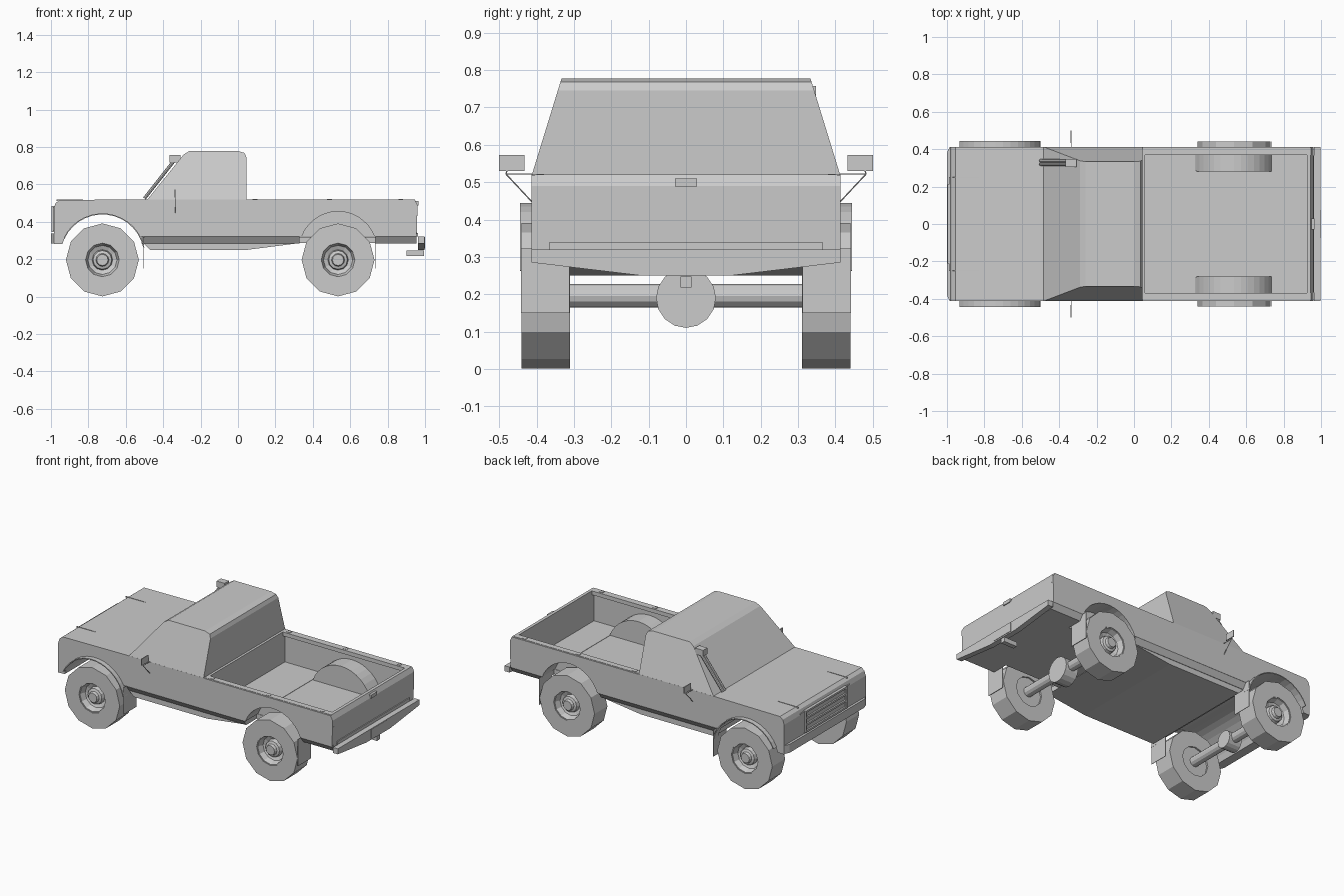
import bpy, bmesh
from math import sin, cos, pi, radians
from mathutils import Vector

if "Cube" in bpy.data.objects:
    bpy.data.objects.remove(bpy.data.objects["Cube"])

grey = bpy.data.materials.new("plain_grey")
grey.use_nodes = True
GREY = (0.6, 0.6, 0.6, 1)
grey.diffuse_color = GREY
grey.node_tree.nodes["Principled BSDF"].inputs["Base Color"].default_value = GREY

HALF = 0.413          # body half width
FRONT_X, REAR_X, HUB_Z = -0.725, 0.535, 0.196


def finish(name, bm):
    bmesh.ops.remove_doubles(bm, verts=bm.verts, dist=1e-5)
    bmesh.ops.recalc_face_normals(bm, faces=bm.faces)
    mesh = bpy.data.meshes.new(name)
    bm.to_mesh(mesh)
    bm.free()
    mesh.materials.append(grey)
    ob = bpy.data.objects.new(name, mesh)
    bpy.context.collection.objects.link(ob)
    return ob


def loft(name, ring_a, ring_b):
    """Solid between two matching outlines."""
    bm = bmesh.new()
    a = [bm.verts.new(p) for p in ring_a]
    b = [bm.verts.new(p) for p in ring_b]
    n = len(a)
    for i in range(n):
        bm.faces.new((a[i], a[(i + 1) % n], b[(i + 1) % n], b[i]))
    bm.faces.new(a)
    bm.faces.new(b)
    return finish(name, bm)


def side_prism(name, xz, y0, y1):
    return loft(name, [(x, y0, z) for x, z in xz], [(x, y1, z) for x, z in xz])


def end_prism(name, yz, x0, x1):
    return loft(name, [(x0, y, z) for y, z in yz], [(x1, y, z) for y, z in yz])


def box(name, x0, x1, y0, y1, z0, z1):
    return side_prism(name, [(x0, z0), (x1, z0), (x1, z1), (x0, z1)], y0, y1)


def arc(cx, cz, r, start, end, n=14):
    angles = [radians(start + (end - start) * i / n) for i in range(n + 1)]
    return [(cx + r * cos(a), cz + r * sin(a)) for a in angles]


def arch_band(name, cx, cz, r, start, end, y0, y1, thick=0.006):
    outline = arc(cx, cz, r + thick, start, end) + arc(cx, cz, r, end, start)
    return side_prism(name, outline, y0, y1)


def lathe(name, profile, segments, cx, cz, closed=False):
    """Turn (radius, y) points about an axle line."""
    bm = bmesh.new()
    rings = []
    for r, y in profile:
        rings.append([bm.verts.new((cx + r * sin(2 * pi * k / segments), y,
                                    cz + r * cos(2 * pi * k / segments)))
                      for k in range(segments)])
    pairs = list(zip(rings, rings[1:]))
    if closed:
        pairs.append((rings[-1], rings[0]))
    else:
        bm.faces.new(rings[0])
        bm.faces.new(rings[-1])
    for a, b in pairs:
        for k in range(segments):
            j = (k + 1) % segments
            bm.faces.new((a[k], a[j], b[j], b[k]))
    return finish(name, bm)


def rod(name, p, q, r, segments=6):
    p, q = Vector(p), Vector(q)
    turn = (q - p).to_track_quat('Z', 'Y')
    ring = [turn @ Vector((r * cos(2 * pi * k / segments), r * sin(2 * pi * k / segments), 0))
            for k in range(segments)]
    return loft(name, [p + v for v in ring], [q + v for v in ring])


# Front body with open wheel arches
FA_Z, FA_R = 0.216, 0.224
RA_Z, RA_R = 0.247, 0.208
front_arch = arc(FRONT_X, FA_Z, FA_R, 163, 28)
side_prism("front_body", [(-0.985, 0.28)] + front_arch +
           [(0.05, 0.32), (0.05, 0.52), (-0.5, 0.52), (-0.955, 0.516), (-0.975, 0.50), (-0.985, 0.47)],
           -HALF, HALF)
for y in (-0.25, 0.25):
    box("hood_crease", -0.97, -0.83, y - 0.002, y + 0.002, 0.51, 0.519)

# Tapered cab
cab = [(-0.485, 0.518), (-0.29, 0.76), (-0.26, 0.778), (0.0, 0.778),
       (0.035, 0.768), (0.045, 0.745), (0.045, 0.518)]


def cab_side(sign):
    return [(x, sign * (HALF - 0.08 * (z - 0.518) / 0.26), z) for x, z in cab]


loft("cab", cab_side(-1), cab_side(1))

# Tucked-in sills, undertray and cargo floor
tuck = [(HALF, 0.32), (0.388, 0.285), (-0.388, 0.285), (-HALF, 0.32)]
end_prism("sill", tuck, -0.515, 0.33)
end_prism("tail_underside", tuck, 0.735, 0.955)
side_prism("undertray", [(-0.505, 0.285), (-0.47, 0.25), (0.05, 0.25), (0.33, 0.286)], -0.385, 0.385)
box("cargo_floor", 0.33, 0.735, -0.285, 0.285, 0.287, 0.318)

# Cargo bed sides, rails and wheel tubs
half_angle = 159.5
rear_arch = arc(REAR_X, RA_Z, RA_R, half_angle, 180 - half_angle)
for s, tag in ((-1, "right"), (1, "left")):
    side_prism("bed_side_" + tag, [(0.05, 0.32)] + rear_arch +
               [(0.955, 0.32), (0.96, 0.49), (0.945, 0.518), (0.05, 0.518)], s * 0.39, s * HALF)
    box("bed_rail_" + tag, 0.05, 0.945, s * 0.368, s * 0.405, 0.495, 0.52)
    for x in (0.09, 0.49, 0.87):
        box("stake_pocket_" + tag, x - 0.013, x + 0.013, s * 0.38, s * 0.4, 0.515, 0.522)
    arch_band("wheel_tub_" + tag, REAR_X, RA_Z, RA_R, 180 - half_angle, half_angle,
              s * 0.28, s * 0.395)
    side_prism("wheel_tub_wall_" + tag, rear_arch, s * 0.28, s * 0.285)
    arch_band("front_flare_" + tag, FRONT_X, FA_Z, FA_R - 0.001, 12, 155, s * 0.4, s * 0.444)
    # Thin mud flaps behind each wheel
    for x, end in ((-0.503, "front"), (0.733, "rear")):
        box("mud_flap_" + end + "_" + tag, x - 0.0015, x + 0.0015, s * 0.312, s * 0.441, 0.15, 0.322)
    # Door mirrors on thin brackets
    box("mirror_" + tag, -0.339, -0.333, s * 0.432, s * 0.5, 0.53, 0.572)
    elbow = (-0.336, s * 0.482, 0.522)
    rod("mirror_arm_" + tag, (-0.336, s * 0.41, 0.522), elbow, 0.002)
    rod("mirror_brace_" + tag, (-0.336, s * 0.41, 0.445), elbow, 0.002)
    rod("mirror_stem_" + tag, elbow, (-0.336, s * 0.475, 0.54), 0.002)

# Tail panel
box("bed_front_wall", 0.045, 0.06, -0.4, 0.4, 0.31, 0.52)
side_prism("tailgate", [(0.925, 0.31), (0.955, 0.31), (0.96, 0.49), (0.945, 0.52), (0.925, 0.52)],
           -0.4, 0.4)
box("tailgate_trim", 0.95, 0.962, -0.365, 0.365, 0.32, 0.34)
box("tailgate_handle", 0.95, 0.966, -0.03, 0.03, 0.488, 0.51)

# Rear bumper and tow hitch
end_prism("rear_bumper", [(HALF, 0.32), (HALF, 0.285), (0.12, 0.25), (-0.12, 0.25),
                          (-HALF, 0.285), (-HALF, 0.32)], 0.962, 0.997)
box("plate_mount", 0.99, 1.0, -0.075, 0.075, 0.258, 0.318)
box("tow_hitch", 0.9, 0.995, -0.015, 0.015, 0.218, 0.247)

# Front bumper and grille
bumper = [(-1.0, 0.38), (-0.985, HALF), (-0.94, HALF), (-0.94, -HALF), (-0.985, -HALF), (-1.0, -0.38)]
loft("front_bumper", [(x, y, 0.283) for x, y in bumper], [(x, y, 0.337) for x, y in bumper])
box("grille_panel", -0.988, -0.98, -0.25, 0.25, 0.35, 0.48)
for z in (0.345, 0.388, 0.43, 0.472):
    box("grille_bar", -0.998, -0.98, -0.21, 0.21, z, z + 0.012)
for y in (-0.21, 0.198):
    box("grille_post", -0.997, -0.98, y, y + 0.012, 0.345, 0.484)

# Raised air intake along the windshield pillar
for y in (0.32, 0.338):
    rod("intake_pipe", (-0.5, y, 0.525), (-0.335, y, 0.735), 0.009, 8)
box("intake_head", -0.365, -0.308, 0.305, 0.348, 0.718, 0.757)

# Wheels: faceted tyre, dished rim and hub
for x, end, size in ((FRONT_X, "front", 0.055), (REAR_X, "rear", 0.08)):
    for s, tag in ((-1, "right"), (1, "left")):
        label = end + "_" + tag
        tyre = [(0.095, 0.31), (0.195, 0.31), (0.195, 0.44), (0.095, 0.44)]
        rim = [(0.098, 0.32), (0.098, 0.436), (0.09, 0.436), (0.078, 0.40), (0.055, 0.39),
               (0.05, 0.415), (0.035, 0.42), (0.03, 0.437), (0.015, 0.437)]
        lathe("tyre_" + label, [(r, s * y) for r, y in tyre], 12, x, HUB_Z, closed=True)
        lathe("rim_" + label, [(r, s * y) for r, y in rim], 12, x, HUB_Z)
    # Axle with a flat round differential
    rod("axle_" + end, (x, -0.33, HUB_Z), (x, 0.33, HUB_Z), 0.032, 12)
    rod("differential_" + end, (x - 0.045, 0, 0.19), (x + 0.045, 0, 0.19), size, 16)
